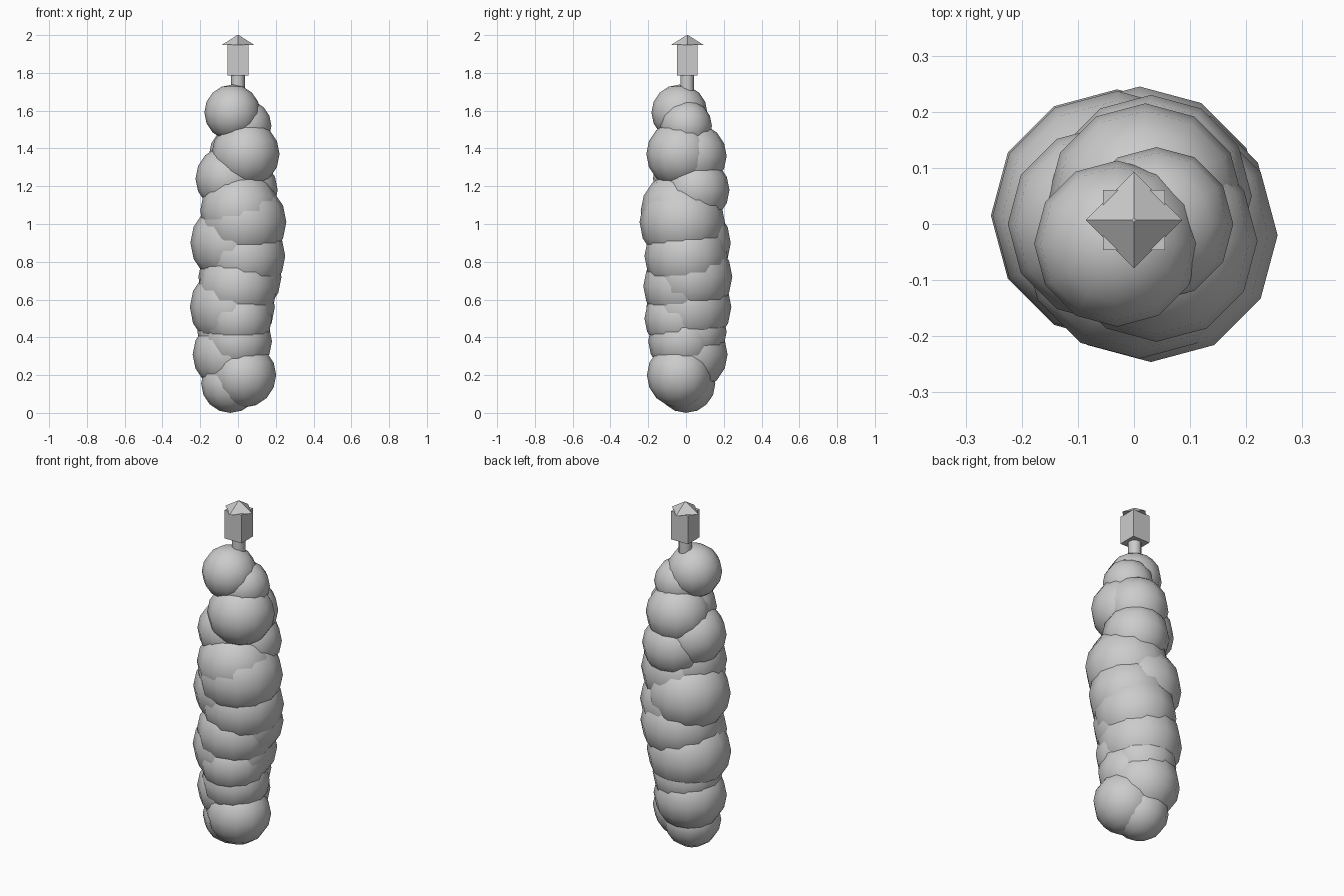
import bpy, math

if "Cube" in bpy.data.objects:
    bpy.data.objects.remove(bpy.data.objects["Cube"])

grey = bpy.data.materials.new("plain grey")
grey.diffuse_color = (0.6, 0.6, 0.6, 1)
grey.use_nodes = True
grey.node_tree.nodes["Principled BSDF"].inputs["Base Color"].default_value = grey.diffuse_color


def finish(name, smooth):
    ob = bpy.context.object
    ob.name = name
    ob.data.materials.append(grey)
    if smooth:
        bpy.ops.object.shade_smooth_by_angle(angle=math.radians(50))
    return ob


# Stacked round lumps, top to bottom: x, y, z, radius
lumps = [
    (-.03, -.035, 1.59, .148), (.04, .0, 1.52, .137),
    (.04, -.03, 1.37, .18), (.02, .04, 1.36, .175),
    (-.05, .0, 1.24, .175), (.03, .05, 1.18, .18),
    (.01, -.03, 1.07, .21), (.03, -.02, 1.01, .226),
    (-.03, .015, .90, .222), (.03, .0, .83, .22),
    (.01, .025, .72, .22), (.0, -.018, .67, .208),
    (-.03, .015, .56, .225), (.0, -.04, .50, .18),
    (-.03, .03, .43, .185), (.0, -.02, .38, .18),
    (-.045, .025, .31, .195), (.03, -.035, .20, .172),
    (-.04, .0, .155, .155),
]
for i, (x, y, z, r) in enumerate(lumps):
    bpy.ops.mesh.primitive_uv_sphere_add(segments=12, ring_count=8, radius=r,
                                         location=(x, y, z))
    finish(f"lump_{i + 1}", True)

# Short post holding the top block
bpy.ops.mesh.primitive_cylinder_add(vertices=12, radius=.036, depth=.13,
                                    location=(0, .006, 1.725))
finish("post", True)

# Square block
bpy.ops.mesh.primitive_cube_add(size=1, location=(0, .007, 1.868))
bpy.context.object.scale = (.11, .107, .165)
finish("top_block", False)

# Four-sided roof, turned so that its corners lie on the axes
bpy.ops.mesh.primitive_cone_add(vertices=4, radius1=.086, radius2=.004,
                                depth=.052, location=(0, .007, 1.974))
finish("roof", False)
